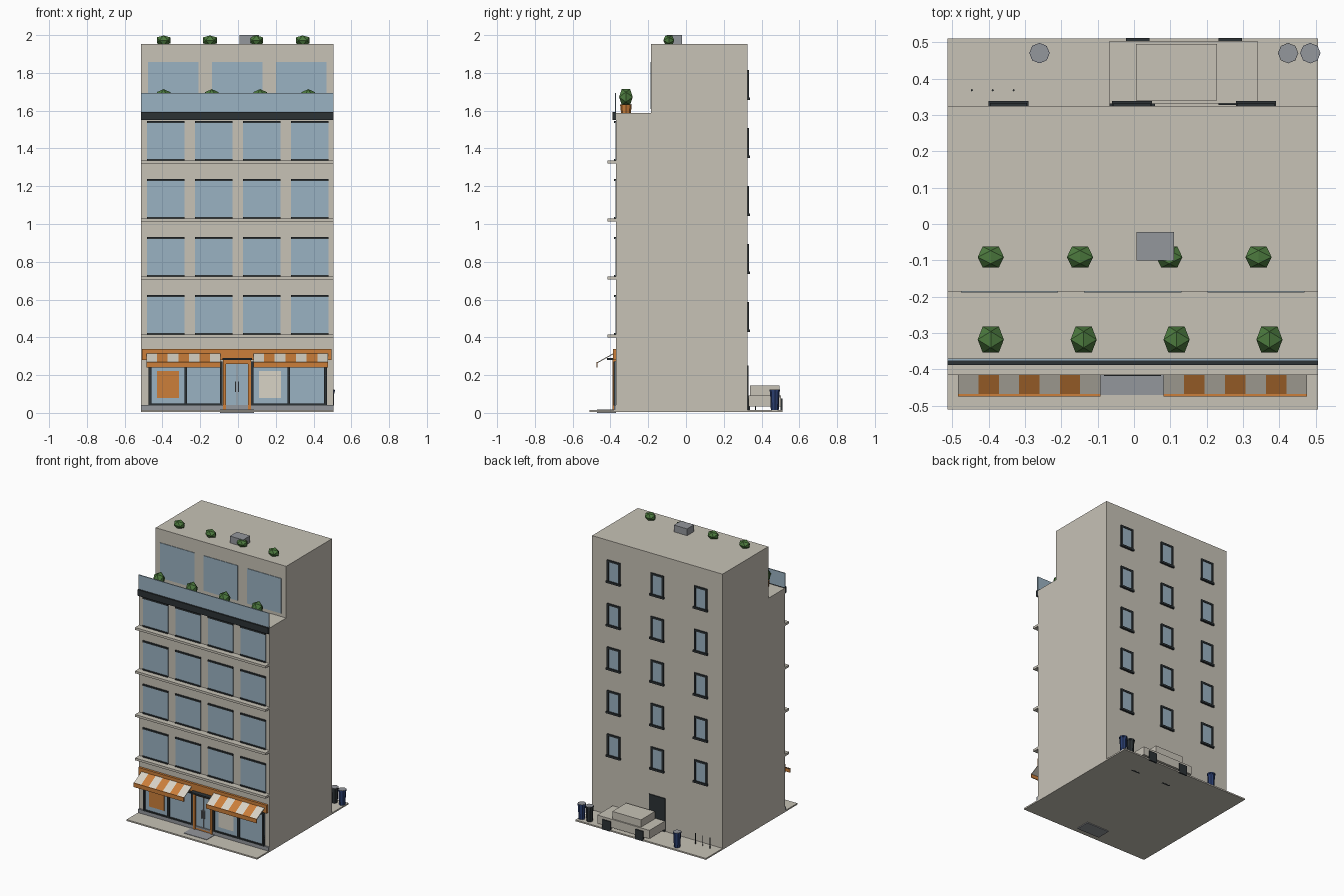
import bpy, bmesh
from mathutils import Vector

if "Cube" in bpy.data.objects:
    bpy.data.objects.remove(bpy.data.objects["Cube"], do_unlink=True)


def material(name, r, g, b):
    def lin(c):
        c /= 255
        return c / 12.92 if c <= 0.04045 else ((c + 0.055) / 1.055) ** 2.4
    m = bpy.data.materials.new(name)
    col = (lin(r), lin(g), lin(b), 1)
    m.use_nodes = True
    m.diffuse_color = col
    m.node_tree.nodes["Principled BSDF"].inputs["Base Color"].default_value = col
    return m


stone = material("stone", 199, 194, 182)
glass = material("glass", 154, 178, 194)
dark = material("dark_metal", 44, 50, 53)
orange = material("orange", 204, 127, 58)
cream = material("cream", 216, 211, 198)
green = material("leaf_green", 76, 122, 62)
blue = material("bin_blue", 42, 62, 112)
grey = material("grey", 148, 151, 156)


def finish(name, bm, *mats):
    bmesh.ops.recalc_face_normals(bm, faces=bm.faces)
    me = bpy.data.meshes.new(name)
    bm.to_mesh(me)
    bm.free()
    for m in mats:
        me.materials.append(m)
    ob = bpy.data.objects.new(name, me)
    bpy.context.collection.objects.link(ob)
    return ob


def box(name, mat, x0, x1, y0, y1, z0, z1):
    bm = bmesh.new()
    bmesh.ops.create_cube(bm, size=1)
    for v in bm.verts:
        v.co = Vector((x0 + (x1 - x0) * (v.co.x + 0.5),
                       y0 + (y1 - y0) * (v.co.y + 0.5),
                       z0 + (z1 - z0) * (v.co.z + 0.5)))
    return finish(name, bm, mat)


def cylinder(name, mat, x, y, z0, z1, r0, r1, sides=8):
    bm = bmesh.new()
    bmesh.ops.create_cone(bm, cap_ends=True, segments=sides, radius1=r0, radius2=r1, depth=z1 - z0)
    bmesh.ops.translate(bm, verts=bm.verts, vec=(x, y, (z0 + z1) / 2))
    return finish(name, bm, mat)


def bush(name, x, y, z, rx, ry, rz):
    # Icosahedron resting on an edge
    p = 1.618
    bm = bmesh.new()
    for a in (-1, 1):
        for b in (-p, p):
            for co in ((b, 0, a), (a, b, 0), (0, a, b)):
                bm.verts.new((x + co[0] * rx / p, y + co[1] * ry / p, z + co[2] * rz / p))
    bmesh.ops.convex_hull(bm, input=bm.verts)
    return finish(name, bm, green)


L, R = -0.513, 0.506          # side walls
F, B, U = -0.37, 0.325, -0.185  # front, back and set-back wall
DECK, ROOF, GROUND = 1.587, 1.952, 0.016
STOREY = 0.307

# Pavement and stepped building body
box("pavement", stone, L, R, -0.51, 0.51, 0.006, GROUND)
box("door_step", grey, -0.095, 0.085, -0.47, F, 0, 0.019)
bm = bmesh.new()
profile = [(F, GROUND), (B, GROUND), (B, ROOF), (U, ROOF), (U, DECK), (F, DECK)]
face = bm.faces.new([bm.verts.new((L, y, z)) for y, z in profile])
side = bmesh.ops.extrude_face_region(bm, geom=[face])["geom"]
bmesh.ops.translate(bm, verts=[g for g in side if isinstance(g, bmesh.types.BMVert)], vec=(R - L, 0, 0))
finish("building", bm, stone)
box("plinth", grey, L, R, F - 0.012, F, GROUND, 0.042)

# Front storeys: ledges and wide windows with head and sill bars
for s in range(4):
    z = 0.407 + STOREY * s
    box("floor_ledge", stone, L, R, -0.416, F, z - 0.008, z + 0.008)
    for c in range(4):
        x = -0.481 + 0.254 * c
        box("front_window", glass, x, x + 0.197, F - 0.004, F, z + 0.012, z + 0.212)
        box("window_head", dark, x, x + 0.197, F - 0.01, F, z + 0.206, z + 0.216)
        box("window_sill", dark, x, x + 0.197, F - 0.01, F, z + 0.009, z + 0.017)

# Terrace: dark fascia, glass railing, set-back windows, planters
box("terrace_fascia", dark, L, R, -0.388, F, 1.55, 1.593)
box("terrace_railing", glass, L, R, -0.377, F, 1.593, 1.693)
for c in range(3):
    x = -0.476 + 0.339 * c
    box("terrace_window", glass, x, x + 0.267, U - 0.004, U, 1.61, 1.857)
for c in range(4):
    x = -0.394 + 0.2555 * c
    cylinder("planter", orange, x, -0.318, DECK, 1.632, 0.026, 0.031)
    bush("terrace_bush", x, -0.318, 1.672, 0.036, 0.036, 0.042)
    bush("roof_bush", -0.394 + 0.2455 * c, -0.091, 1.972, 0.036, 0.029, 0.026)
box("roof_unit", grey, 0.007, 0.11, -0.1, -0.022, ROOF, 2.0)

# Shop front: fascia, framed windows, posters
box("shop_fascia", orange, -0.508, 0.494, F - 0.016, F, 0.28, 0.338)
for x0, x1, paper in ((-0.473, -0.082, orange), (0.068, 0.47, cream)):
    mid = (x0 + x1) / 2
    box("shop_window", glass, x0, x1, F - 0.004, F, 0.042, 0.27)
    for x in (x0 + 0.007, mid, x1 - 0.007):
        box("shop_mullion", dark, x - 0.007, x + 0.007, F - 0.015, F, 0.042, 0.27)
    for z in (0.04, 0.262):
        box("shop_rail", dark, x0, x1, F - 0.015, F, z, z + 0.009)
    box("poster", paper, x0 + 0.044, x0 + 0.16, F - 0.008, F - 0.003, 0.08, 0.222)

# Striped awnings with an orange valance
for x0, x1 in ((-0.484, -0.092), (0.081, 0.476)):
    bm = bmesh.new()
    bmesh.ops.create_grid(bm, x_segments=7, y_segments=1, size=0.5)
    for f in bm.faces:
        f.material_index = int((f.calc_center_median().x + 0.5) * 7) % 2
    for v in bm.verts:
        t = v.co.y + 0.5
        v.co = Vector((x0 + (x1 - x0) * (v.co.x + 0.5), -0.47 + 0.085 * t, 0.268 + 0.048 * t))
    awning = finish("awning", bm, cream, orange)
    awning.modifiers.new("thickness", "SOLIDIFY").thickness = 0.005
    box("awning_valance", orange, x0, x1, -0.474, -0.468, 0.24, 0.269)

# Double entrance door
box("door_glass", glass, -0.08, 0.07, F - 0.005, F, GROUND, 0.275)
for x in (-0.08, 0.054):
    box("door_jamb", orange, x, x + 0.016, F - 0.018, F, GROUND, 0.275)
box("door_head", orange, -0.08, 0.07, F - 0.018, F, 0.26, 0.28)
box("door_rail", orange, -0.08, 0.07, F - 0.012, F, GROUND, 0.03)
box("door_split", grey, -0.008, -0.002, F - 0.01, F, GROUND, 0.26)
for x in (-0.016, 0.0):
    box("door_handle", grey, x, x + 0.006, F - 0.02, F, 0.11, 0.165)
box("door_canopy", dark, -0.082, 0.074, -0.418, F, 0.28, 0.29)

# Back windows and service door
for s in range(5):
    z = 0.432 + STOREY * s
    for c in range(3):
        x = -0.345 + 0.34 * c
        box("back_window", glass, x - 0.04, x + 0.04, B, B + 0.004, z + 0.01, z + 0.15)
        for d in (-0.044, 0.044):
            box("back_frame_side", dark, x + d - 0.007, x + d + 0.007, B, B + 0.008, z, z + 0.155)
        box("back_frame_head", dark, x - 0.05, x + 0.05, B, B + 0.008, z + 0.143, z + 0.156)
        box("back_sill", dark, x - 0.055, x + 0.055, B, B + 0.014, z - 0.004, z + 0.01)
box("back_door", dark, -0.068, 0.058, B, B + 0.007, GROUND, 0.25)

# Parked car
box("car_body", stone, -0.067, 0.34, 0.332, 0.504, 0.033, 0.092)
box("car_cabin", stone, 0.005, 0.229, 0.34, 0.495, 0.092, 0.144)
for x in (-0.022, 0.233):
    for y in (0.328, 0.5):
        box("car_wheel", dark, x, x + 0.064, y, y + 0.011, 0.005, 0.075)

# Bins and posts behind the building
for x, mat in ((0.485, blue), (0.424, dark), (-0.26, blue)):
    cylinder("bin", mat, x, 0.47, GROUND, 0.112, 0.021, 0.025)
    cylinder("bin_rim", mat, x, 0.47, 0.112, 0.122, 0.028, 0.028)
    cylinder("bin_lid", grey, x, 0.47, 0.122, 0.124, 0.027, 0.027)
for c in range(3):
    cylinder("post", dark, -0.446 + 0.0575 * c, 0.368, GROUND, 0.09, 0.003, 0.003)
